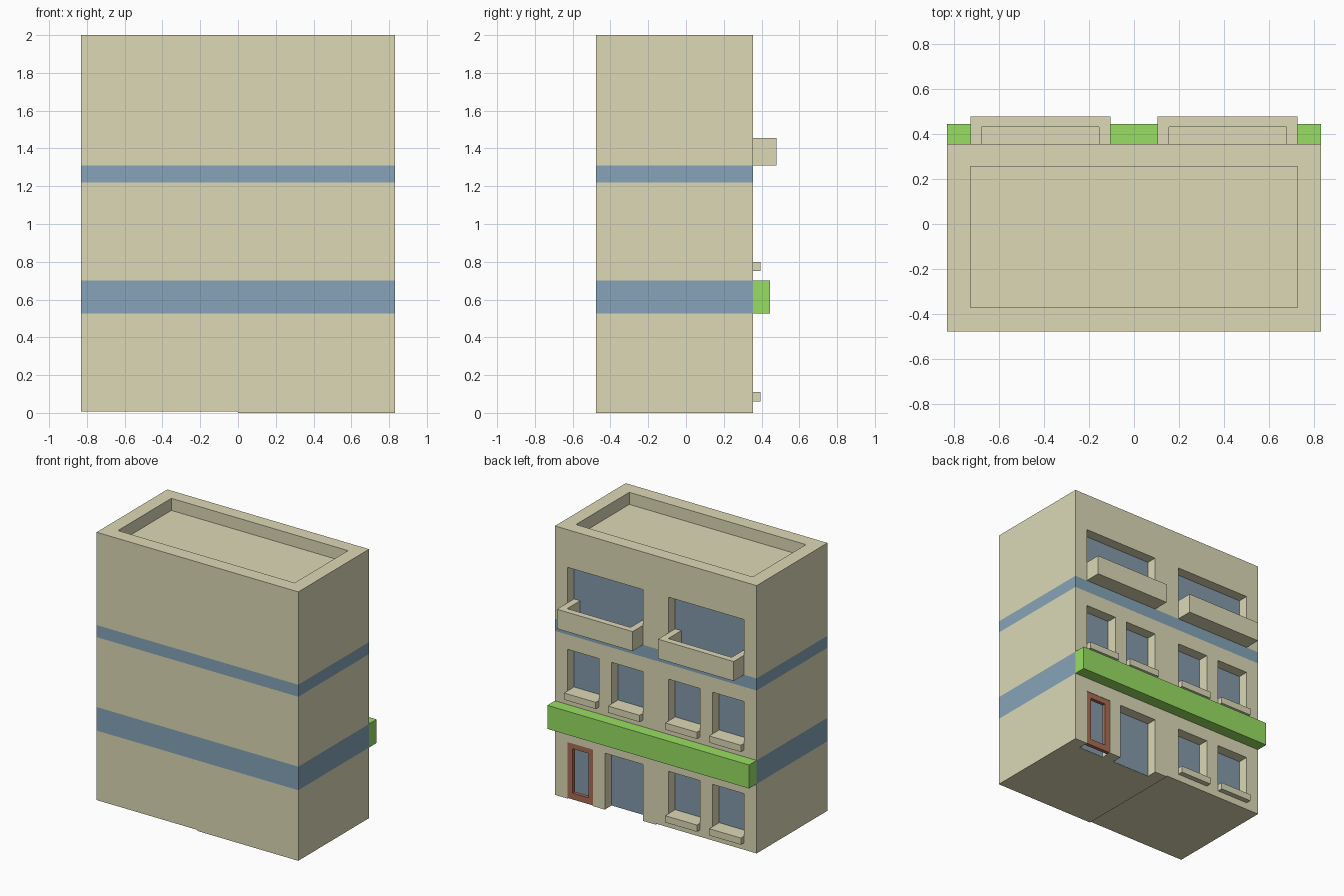
import bpy
import bmesh
from mathutils import Vector

if "Cube" in bpy.data.objects:
    bpy.data.objects.remove(bpy.data.objects["Cube"])


def material(name, rgb):
    m = bpy.data.materials.new(name)
    lin = [(c / 255 / 12.92) if c < 11 else ((c / 255 + 0.055) / 1.055) ** 2.4 for c in rgb]
    m.diffuse_color = (*lin, 1)
    m.use_nodes = True
    m.node_tree.nodes["Principled BSDF"].inputs["Base Color"].default_value = m.diffuse_color
    return m


WALL = material("plaster", (220, 217, 182))
BLUE = material("blue_band", (134, 164, 184))
GLASS = material("glass", (132, 154, 171))
GREEN = material("green_sign", (152, 222, 98))
BROWN = material("door_brown", (170, 109, 87))

BACK, FACE, PANE = -0.477, 0.355, 0.275   # rear wall, facade and glass planes in y


def boxes(name, extents, mat=None):
    """One object holding boxes given as (x0, x1, y0, y1, z0, z1)."""
    bm = bmesh.new()
    for x0, x1, y0, y1, z0, z1 in extents:
        size = Vector((x1 - x0, y1 - y0, z1 - z0))
        mid = Vector((x0 + x1, y0 + y1, z0 + z1)) / 2
        for v in bmesh.ops.create_cube(bm, size=1)["verts"]:
            v.co = v.co * size + mid
    mesh = bpy.data.meshes.new(name)
    bm.to_mesh(mesh)
    bm.free()
    ob = bpy.data.objects.new(name, mesh)
    bpy.context.collection.objects.link(ob)
    if mat:
        mesh.materials.append(mat)
    return ob


def cut(ob, extents):
    """Subtract disjoint boxes from an object and bake the result."""
    cutter = boxes("cutter", extents)
    cutter.hide_render = True
    mod = ob.modifiers.new("cut", "BOOLEAN")
    mod.operation, mod.solver, mod.object = "DIFFERENCE", "EXACT", cutter
    bpy.context.view_layer.objects.active = ob
    bpy.ops.object.modifier_apply(modifier=mod.name)
    bpy.data.objects.remove(cutter)


# Openings in the facade: x0, x1, z0, z1
quarter = [(-0.727, -0.467), (-0.365, -0.105), (0.105, 0.365), (0.467, 0.727)]
halves = [(-0.727, -0.105), (0.105, 0.727)]
middle_windows = [(a, b, 0.75, 1.11) for a, b in quarter]
ground_windows = [(a, b, 0.06, 0.425) for a, b in quarter[:2]]
balcony_windows = [(a, b, 1.31, 1.72) for a, b in halves]
doorways = [(0.517, 0.727, 0.0, 0.42), (0.105, 0.42, 0.0, 0.42)]
openings = middle_windows + ground_windows + balcony_windows + doorways

# Building shell with roof recess, window recesses and slightly raised half of the base
shell = boxes("building_shell", [(-0.83, 0.83, BACK, FACE, 0, 2)], WALL)
cut(shell, [(-0.727, 0.727, -0.372, 0.255, 1.91, 2.1)])
cut(shell, [(a, b, PANE, 0.5, z0 if z0 else -0.1, z1) for a, b, z0, z1 in openings])
cut(shell, [(-0.9, 0, -0.6, 0.6, -0.1, 0.008)])

# Painted blue bands around the shell
shell.data.materials.append(BLUE)
bands = [(0.525, 0.70), (1.22, 1.3095)]
bm = bmesh.new()
bm.from_mesh(shell.data)
for z in sum(bands, ()):
    bmesh.ops.bisect_plane(bm, geom=bm.verts[:] + bm.edges[:] + bm.faces[:],
                           plane_co=(0, 0, z), plane_no=(0, 0, 1))
for f in bm.faces:
    z = f.calc_center_median().z
    banded = abs(f.normal.z) < 0.5 and any(lo < z < hi for lo, hi in bands)
    f.material_index = 1 if banded else 0
bm.to_mesh(shell.data)
bm.free()

# Glass panes at the back of every opening
boxes("window_glass", [(a, b, PANE - 0.005, PANE + 0.002, z0 + 0.001, z1)
                       for a, b, z0, z1 in openings], GLASS)

# Window sills
boxes("window_sills", [(a, b, PANE, 0.394, z0, z0 + 0.05)
                       for a, b, z0, z1 in middle_windows + ground_windows], WALL)

# Balconies: trays open towards the glass
for side, (a, b) in zip(("left", "right"), halves):
    tray = boxes(side + "_balcony", [(a, b, PANE, 0.478, 1.31, 1.455)], WALL)
    cut(tray, [(a + 0.05, b - 0.05, 0.2, 0.43, 1.36, 1.6)])

# Shop sign board
boxes("sign_board", [(-0.83, 0.83, FACE, 0.444, 0.525, 0.70)], GREEN)

# Door frame around the narrow doorway
frame = boxes("door_frame", [(0.517, 0.727, 0.325, FACE - 0.003, 0.003, 0.42)], BROWN)
cut(frame, [(0.557, 0.687, 0.2, 0.5, 0.05, 0.38)])
